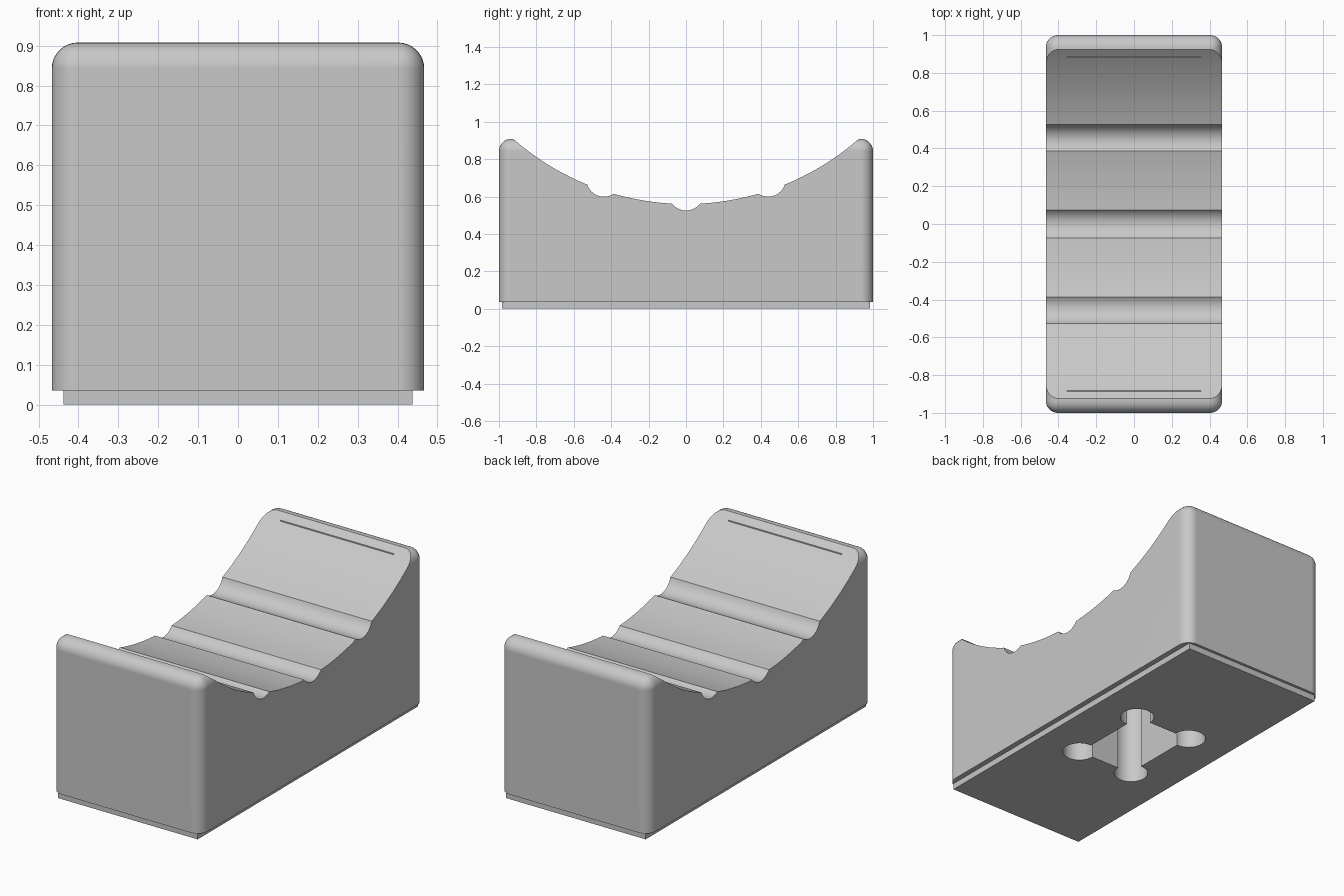
import bpy, bmesh, math
from mathutils import Matrix

cube = bpy.data.objects.get("Cube")
if cube:
    bpy.data.objects.remove(cube, do_unlink=True)

grey = bpy.data.materials.new("light grey")
grey.use_nodes = True
grey.diffuse_color = (0.58, 0.58, 0.58, 1)
grey.node_tree.nodes["Principled BSDF"].inputs["Base Color"].default_value = (0.58, 0.58, 0.58, 1)


def make(name, bm):
    mesh = bpy.data.meshes.new(name)
    bm.to_mesh(mesh)
    bm.free()
    mesh.materials.append(grey)
    obj = bpy.data.objects.new(name, mesh)
    bpy.context.collection.objects.link(obj)
    return obj


def box(name, size, centre, radius=0):
    bm = bmesh.new()
    bmesh.ops.create_cube(bm, size=1, matrix=Matrix.Translation(centre) @ Matrix.Diagonal((*size, 1)))
    if radius:
        # round every edge except those around the underside
        edges = [e for e in bm.edges if max(v.co.z for v in e.verts) > centre[2]]
        bmesh.ops.bevel(bm, geom=edges, offset=radius, segments=8, profile=0.5, affect='EDGES')
    return make(name, bm)


def cylinder(name, radius, length, centre, axis='Z', sides=48):
    bm = bmesh.new()
    turn = Matrix.Rotation(math.pi / 2, 4, 'Y') if axis == 'X' else Matrix()
    bmesh.ops.create_cone(bm, cap_ends=True, segments=sides, radius1=radius, radius2=radius,
                          depth=length, matrix=Matrix.Translation(centre) @ turn)
    return make(name, bm)


def cut(obj, cutters):
    for c in cutters:
        c.hide_render = True
        mod = obj.modifiers.new("cut", 'BOOLEAN')
        mod.operation = 'DIFFERENCE'
        mod.solver = 'EXACT'
        mod.object = c
    bpy.context.view_layer.update()
    graph = bpy.context.evaluated_depsgraph_get()
    result = bpy.data.meshes.new_from_object(obj.evaluated_get(graph))
    obj.modifiers.clear()
    obj.data = result


# Main block and its slightly smaller foot
body = box("body", (0.934, 2, 0.873), (0, 0, 0.4715), 0.065)
base = box("base", (0.874, 1.968, 0.035), (0, 0, 0.0175))

# Curved saddle with three round cross grooves
saddle_z, saddle_r = 1.96, 1.4
top_cutters = [cylinder("saddle_cutter", saddle_r, 2, (0, 0, saddle_z), 'X', 192)]
for angle in (-19.1, 0, 19.1):
    a = math.radians(angle)
    top_cutters.append(cylinder("groove_cutter", 0.093, 2,
                                (0, 1.342 * math.sin(a), saddle_z - 1.342 * math.cos(a)), 'X'))

# Hairline slits near both ends of the saddle
for side in (-1, 1):
    top_cutters.append(box("slit_cutter", (0.71, 0.005, 0.02), (0, side * 0.885, 0.878)))

# Pocket in the underside with relieved round corners
pocket = [box("pocket_cutter", (0.35, 0.48, 0.6), (0, 0, 0.2))]
for x in (-0.18, 0.18):
    for y in (-0.24, 0.24):
        pocket.append(cylinder("corner_cutter", 0.09, 0.6, (x, y, 0.2)))

cut(body, top_cutters + pocket)
cut(base, pocket)
for c in top_cutters + pocket:
    bpy.data.objects.remove(c, do_unlink=True)

# Smooth curves, crisp edges
for obj in (body, base):
    bpy.ops.object.select_all(action='DESELECT')
    obj.select_set(True)
    bpy.context.view_layer.objects.active = obj
    bpy.ops.object.shade_smooth_by_angle(angle=math.radians(25))
    weighted = obj.modifiers.new("flat_normals", 'WEIGHTED_NORMAL')
    weighted.keep_sharp = True
